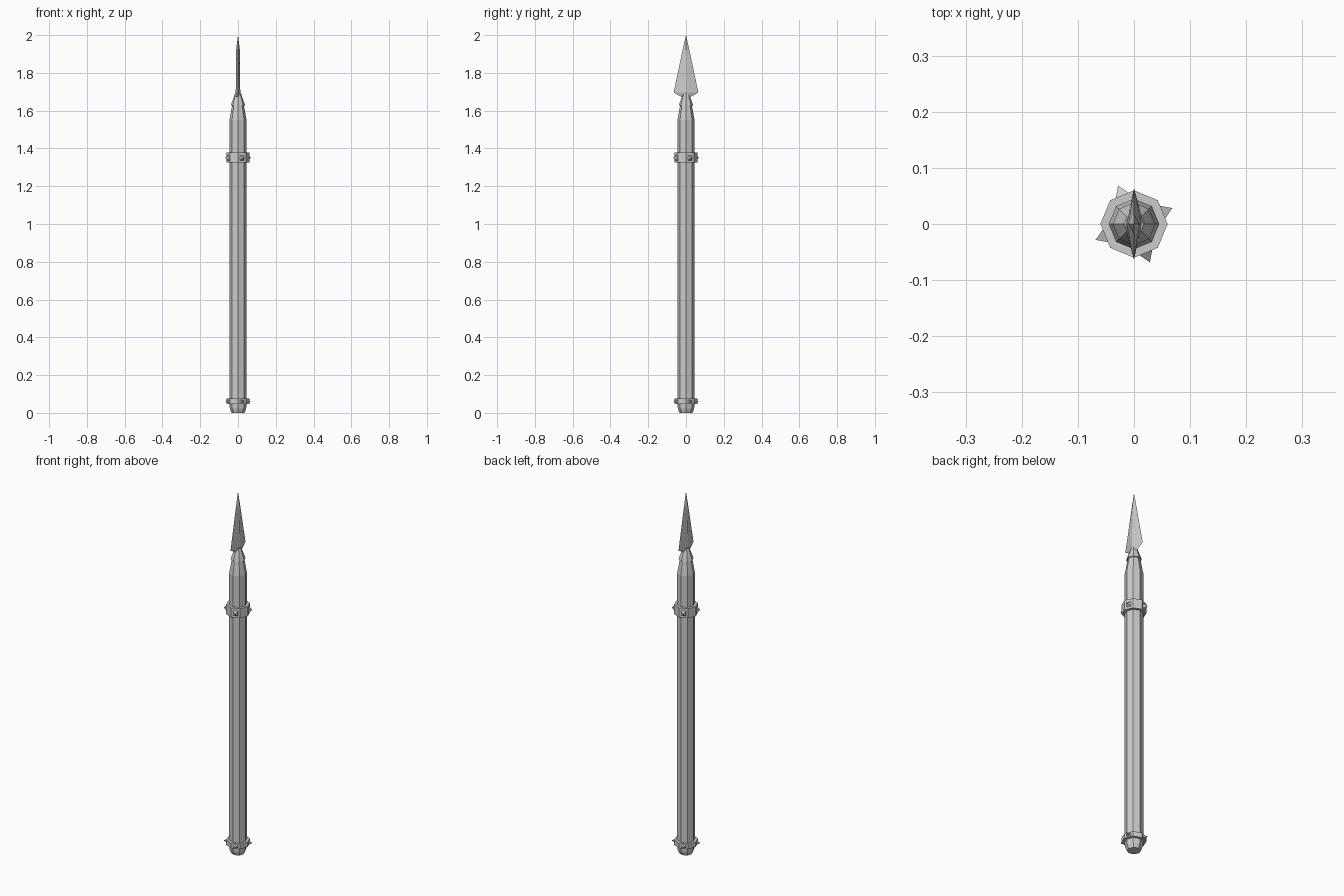
import bpy, bmesh, math
from mathutils import Matrix

if "Cube" in bpy.data.objects:
    bpy.data.objects.remove(bpy.data.objects["Cube"])


def make_object(name, bm):
    bmesh.ops.recalc_face_normals(bm, faces=bm.faces[:])
    mesh = bpy.data.meshes.new(name)
    bm.to_mesh(mesh)
    bm.free()
    obj = bpy.data.objects.new(name, mesh)
    bpy.context.collection.objects.link(obj)
    return obj


def loft(name, sections, sides=8):
    """Stack of closed sections (x radius, y radius, z)."""
    bm = bmesh.new()
    rings = []
    for rx, ry, z in sections:
        rings.append([bm.verts.new((rx * math.cos(2 * math.pi * i / sides),
                                    ry * math.sin(2 * math.pi * i / sides), z))
                      for i in range(sides)])
    for a, b in zip(rings, rings[1:]):
        for i in range(sides):
            j = (i + 1) % sides
            bm.faces.new((a[i], a[j], b[j], b[i]))
    bm.faces.new(rings[0])
    bm.faces.new(rings[-1])
    bmesh.ops.remove_doubles(bm, verts=bm.verts[:], dist=1e-5)
    return make_object(name, bm)


def lathe(name, profile):
    return loft(name, [(r, r, z) for r, z in profile])


def studs(name, z, half_height):
    """Four pyramid studs on alternate faces of a band."""
    bm = bmesh.new()
    for k in range(4):
        turn = Matrix.Rotation(math.radians(22.5 + 90 * k), 4, 'Z')
        base = [bm.verts.new(turn @ Matrix.Translation((0.054, y, z + h)).translation)
                for y, h in ((-0.013, -half_height), (0.013, -half_height),
                             (0.013, half_height), (-0.013, half_height))]
        tip = bm.verts.new(turn @ Matrix.Translation((0.074, 0, z)).translation)
        bm.faces.new(base)
        for i in range(4):
            bm.faces.new((base[i], base[(i + 1) % 4], tip))
    return make_object(name, bm)


def band(name, z0, z1):
    """Octagonal band with an open bore around the shaft."""
    r0, r1 = 0.044, 0.06
    bm = bmesh.new()
    rings = [[bm.verts.new((r * math.cos(i * math.pi / 4), r * math.sin(i * math.pi / 4), z))
              for i in range(8)] for r, z in ((r0, z0), (r1, z0), (r1, z1), (r0, z1))]
    for n in range(4):
        a, b = rings[n], rings[(n + 1) % 4]
        for i in range(8):
            j = (i + 1) % 8
            bm.faces.new((a[i], a[j], b[j], b[i]))
    return make_object(name, bm)


# Shaft with tapered top
lathe("shaft", [(0.045, 0.05), (0.045, 1.55), (0.031, 1.63)])

# Butt cap
lathe("butt_cap", [(0.034, 0.0), (0.043, 0.022), (0.046, 0.05)])

# Studded bands
band("upper_band", 1.325, 1.378)
studs("upper_studs", 1.35, 0.014)
band("lower_band", 0.048, 0.075)
studs("lower_studs", 0.061, 0.007)

# Socket holding the blade
lathe("socket", [(0.038, 1.627), (0.033, 1.643), (0.021, 1.675), (0.017, 1.69)])

# Blade: flat diamond section with swept barbs, wide along y
loft("blade", [(0.017, 0.019, 1.67), (0.013, 0.064, 1.695), (0.012, 0.064, 1.703),
               (0.010, 0.018, 1.92), (0.0, 0.0, 2.0)], sides=4)
